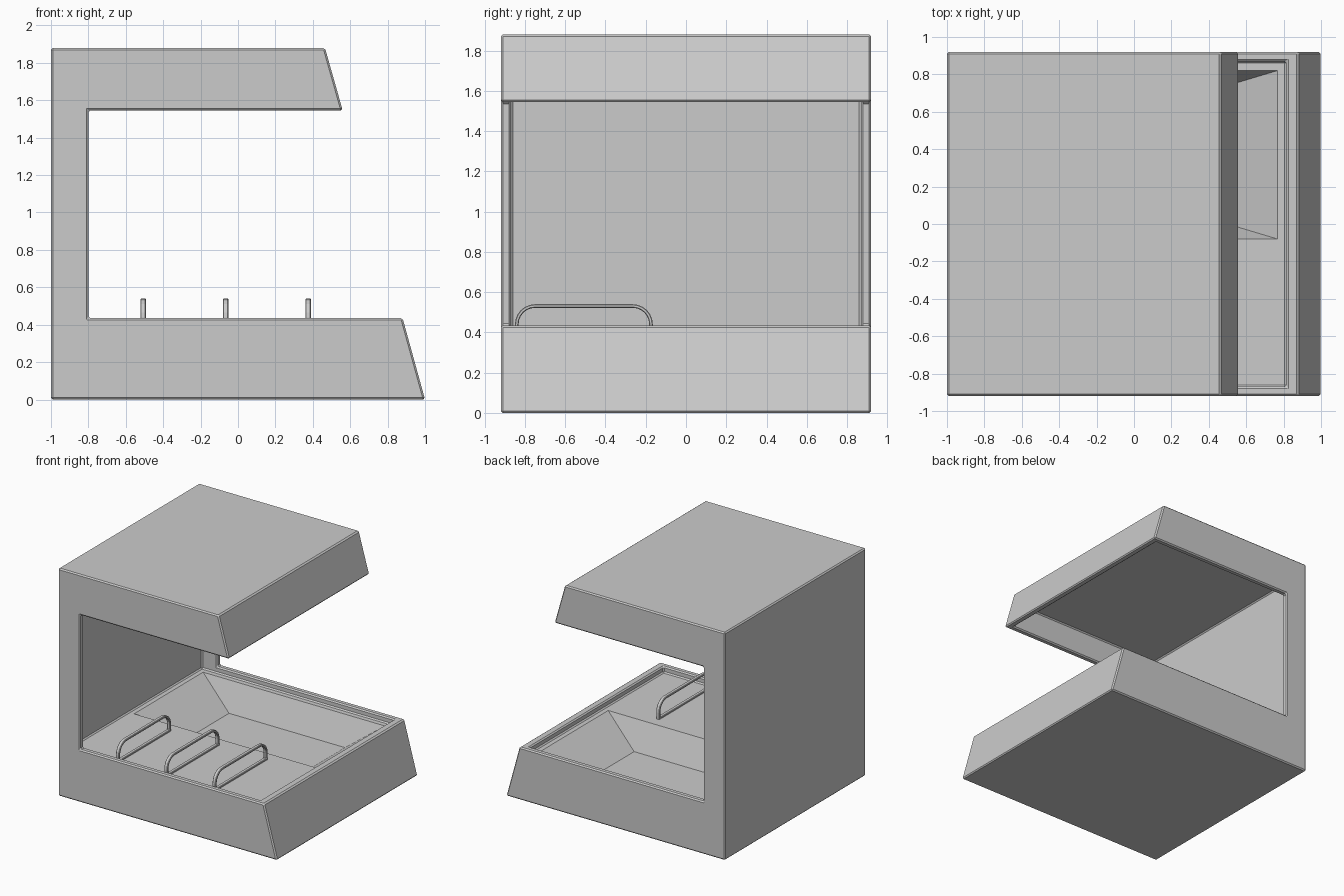
import bpy, bmesh, math

if "Cube" in bpy.data.objects:
    bpy.data.objects.remove(bpy.data.objects["Cube"])


def finish(name, bm):
    bmesh.ops.recalc_face_normals(bm, faces=bm.faces[:])
    me = bpy.data.meshes.new(name)
    bm.to_mesh(me)
    bm.free()
    ob = bpy.data.objects.new(name, me)
    bpy.context.collection.objects.link(ob)
    return ob


def extrude_xz(name, pts, half):
    """Prism from an x/z profile, spanning y = -half to +half."""
    bm = bmesh.new()
    f = bm.faces.new([bm.verts.new((x, -half, z)) for x, z in pts])
    new = bmesh.ops.extrude_face_region(bm, geom=[f])["geom"]
    bmesh.ops.translate(bm, vec=(0, 2 * half, 0),
                        verts=[v for v in new if isinstance(v, bmesh.types.BMVert)])
    return finish(name, bm)


def apply(ob, name):
    bpy.context.view_layer.objects.active = ob
    bpy.ops.object.modifier_apply(modifier=name)


def cut(ob, cutter):
    m = ob.modifiers.new("cut", 'BOOLEAN')
    m.operation, m.solver, m.object = 'DIFFERENCE', 'EXACT', cutter
    apply(ob, m.name)
    bpy.data.objects.remove(cutter)


# C-shaped housing with sloped front ends
housing = extrude_xz("housing", [(-1, 0), (1, 0), (.88, .435), (-.8, .435),
                                 (-.8, 1.545), (.56, 1.545), (.465, 1.88), (-1, 1.88)], .92)

# Inner recess: leaves a thin rim around floor, back wall and ceiling
recess = extrude_xz("recess_cutter", [(-.94, .385), (.815, .385), (.815, .8), (.505, 1.1),
                                      (.505, 1.545), (.44, 1.765), (-.94, 1.765)], .87)
cut(housing, recess)
bev = housing.modifiers.new("edges", 'BEVEL')
bev.width, bev.segments, bev.limit_method = .01, 1, 'ANGLE'
apply(housing, bev.name)

# Tapered basin sunk into the far half of the floor
FLOOR = .385
bm = bmesh.new()
rings = []
for t in (-.1, 1):
    z, e, d = FLOOR - .225 * t, .3 * t, .09 * t
    rings.append([bm.verts.new(p) for p in ((-.893 + e, -.08 + d, z), (.767 - e, -.08 + d, z),
                                            (.767 - e, .82 - d, z), (-.893 + e, .82 - d, z))])
for r in rings:
    bm.faces.new(r)
for i in range(4):
    j = (i + 1) % 4
    bm.faces.new((rings[0][i], rings[0][j], rings[1][j], rings[1][i]))
cut(housing, finish("basin_cutter", bm))


# Wire rack hoops standing on the near half of the floor
def outline(inset, y0=-.85, y1=-.165, z0=FLOOR - .005, z1=.54, r=.1):
    r -= inset
    y0, y1, z0, z1 = y0 + inset, y1 - inset, z0 + inset, z1 - inset
    arc = [math.radians(15 * k) for k in range(7)]
    pts = [(y0, z0), (y1, z0)]
    pts += [(y1 - r + r * math.cos(a), z1 - r + r * math.sin(a)) for a in arc]
    pts += [(y0 + r - r * math.sin(a), z1 - r + r * math.cos(a)) for a in arc]
    return pts


def hoop(name, x, w=.03):
    bm = bmesh.new()
    loops = [[bm.verts.new((x + s * w / 2, y, z)) for y, z in outline(i)]
             for s, i in ((-1, 0), (1, 0), (1, .018), (-1, .018))]
    n = len(loops[0])
    for k in range(4):
        a, b = loops[k], loops[(k + 1) % 4]
        for i in range(n):
            j = (i + 1) % n
            bm.faces.new((a[i], a[j], b[j], b[i]))
    ob = finish(name, bm)
    b = ob.modifiers.new("edges", 'BEVEL')
    b.width, b.segments, b.limit_method, b.angle_limit = .004, 1, 'ANGLE', math.radians(40)
    return ob


for k, x in enumerate((-.507, -.066, .375)):
    hoop(f"rack_hoop_{k + 1}", x)
